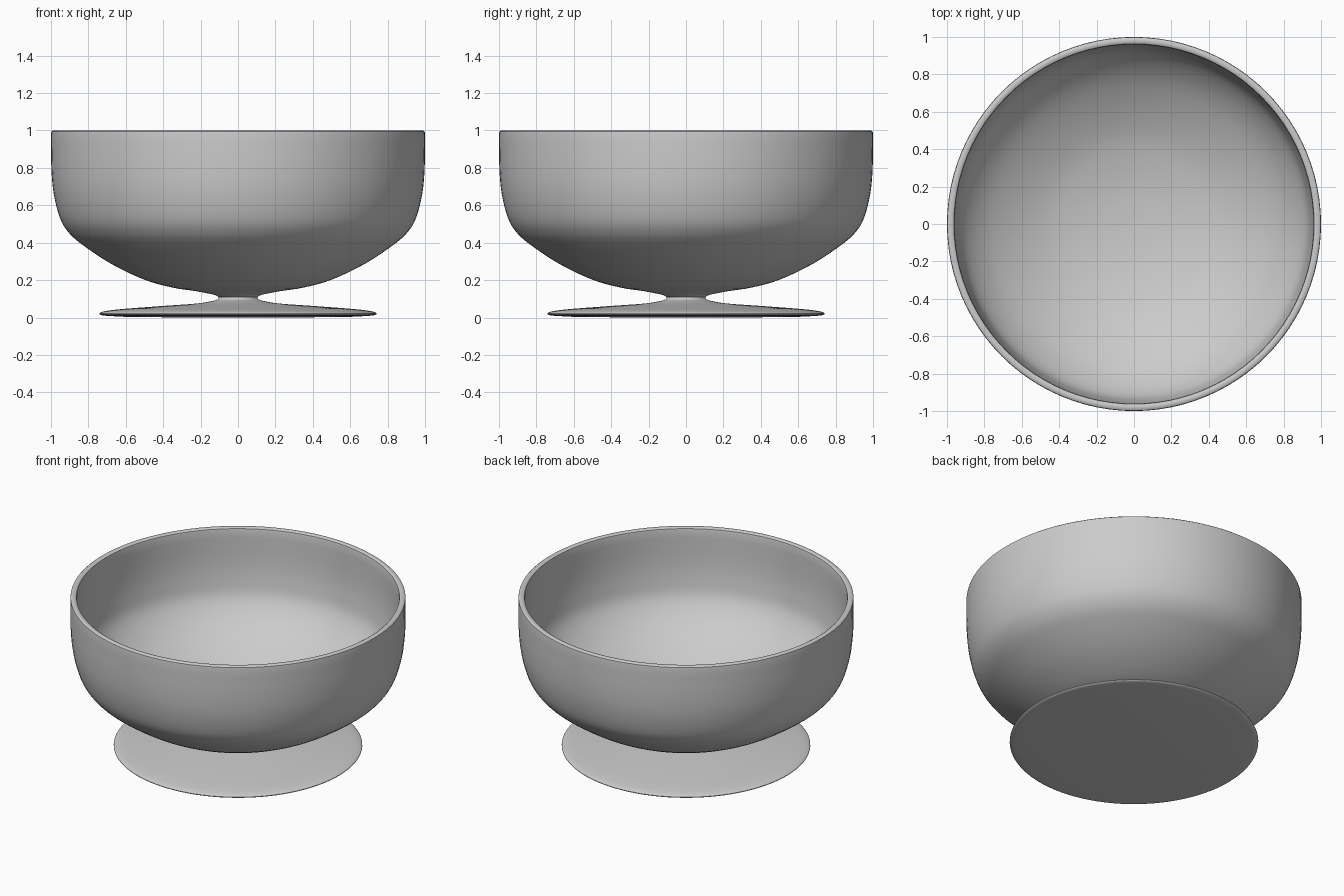
import bpy
import bmesh
import math
from mathutils import Vector

cube = bpy.data.objects.get("Cube")
if cube:
    bpy.data.objects.remove(cube, do_unlink=True)

grey = bpy.data.materials.new("plain grey")
grey.use_nodes = True
colour = (0.6, 0.6, 0.6, 1)
grey.diffuse_color = colour
grey.node_tree.nodes["Principled BSDF"].inputs["Base Color"].default_value = colour


def lathe(name, profile, steps=96):
    """Spin a radius/height profile around the z axis."""
    bm = bmesh.new()
    verts = [bm.verts.new((r, 0, z)) for r, z in profile]
    edges = [bm.edges.new(pair) for pair in zip(verts, verts[1:])]
    bmesh.ops.spin(bm, geom=verts + edges, cent=(0, 0, 0), axis=(0, 0, 1),
                   angle=math.tau, steps=steps)
    bmesh.ops.remove_doubles(bm, verts=bm.verts, dist=0.0002)
    bmesh.ops.recalc_face_normals(bm, faces=bm.faces)
    mesh = bpy.data.meshes.new(name)
    bm.to_mesh(mesh)
    bm.free()
    mesh.materials.append(grey)
    obj = bpy.data.objects.new(name, mesh)
    bpy.context.collection.objects.link(obj)
    bpy.ops.object.select_all(action="DESELECT")
    obj.select_set(True)
    bpy.context.view_layer.objects.active = obj
    bpy.ops.object.shade_smooth_by_angle(angle=math.radians(40))
    return obj


def smooth_path(points, cuts=4):
    """Round a point list with a Catmull-Rom curve."""
    p = [Vector(q) for q in points]
    p = [2 * p[0] - p[1]] + p + [2 * p[-1] - p[-2]]
    path = []
    for a, b, c, d in zip(p, p[1:], p[2:], p[3:]):
        for i in range(cuts):
            t = i / cuts
            path.append(0.5 * (2 * b + (c - a) * t + (2 * a - 5 * b + 4 * c - d) * t ** 2
                               + (3 * b - a - 3 * c + d) * t ** 3))
    return [tuple(q) for q in path + [p[-2]]]


# Bowl: outer wall from stem to rim, rounded lip, inner wall to the centre
outer = smooth_path([(0.105, 0.11), (0.13, 0.122), (0.22, 0.14), (0.35, 0.16),
                     (0.5, 0.202), (0.68, 0.288), (0.84, 0.395), (0.91, 0.46),
                     (0.953, 0.535), (0.985, 0.66), (0.998, 0.8), (1, 0.98)])
lip = [(0.998, 0.994), (0.99, 1), (0.972, 1), (0.963, 0.994)]
inner = smooth_path([(0.96, 0.98), (0.958, 0.8), (0.946, 0.67), (0.915, 0.55),
                     (0.81, 0.425), (0.66, 0.322), (0.49, 0.24), (0.34, 0.198),
                     (0.18, 0.172), (0, 0.162)])
lathe("bowl", outer + lip + inner)

# Foot: flared disc below the narrow stem
foot = smooth_path([(0.105, 0.11), (0.107, 0.1), (0.13, 0.09), (0.22, 0.075),
                    (0.4, 0.062), (0.6, 0.047), (0.7, 0.036), (0.738, 0.025),
                    (0.735, 0.015), (0.7, 0.009), (0.57, 0.002)])
lathe("foot", foot + [(0, 0)])
